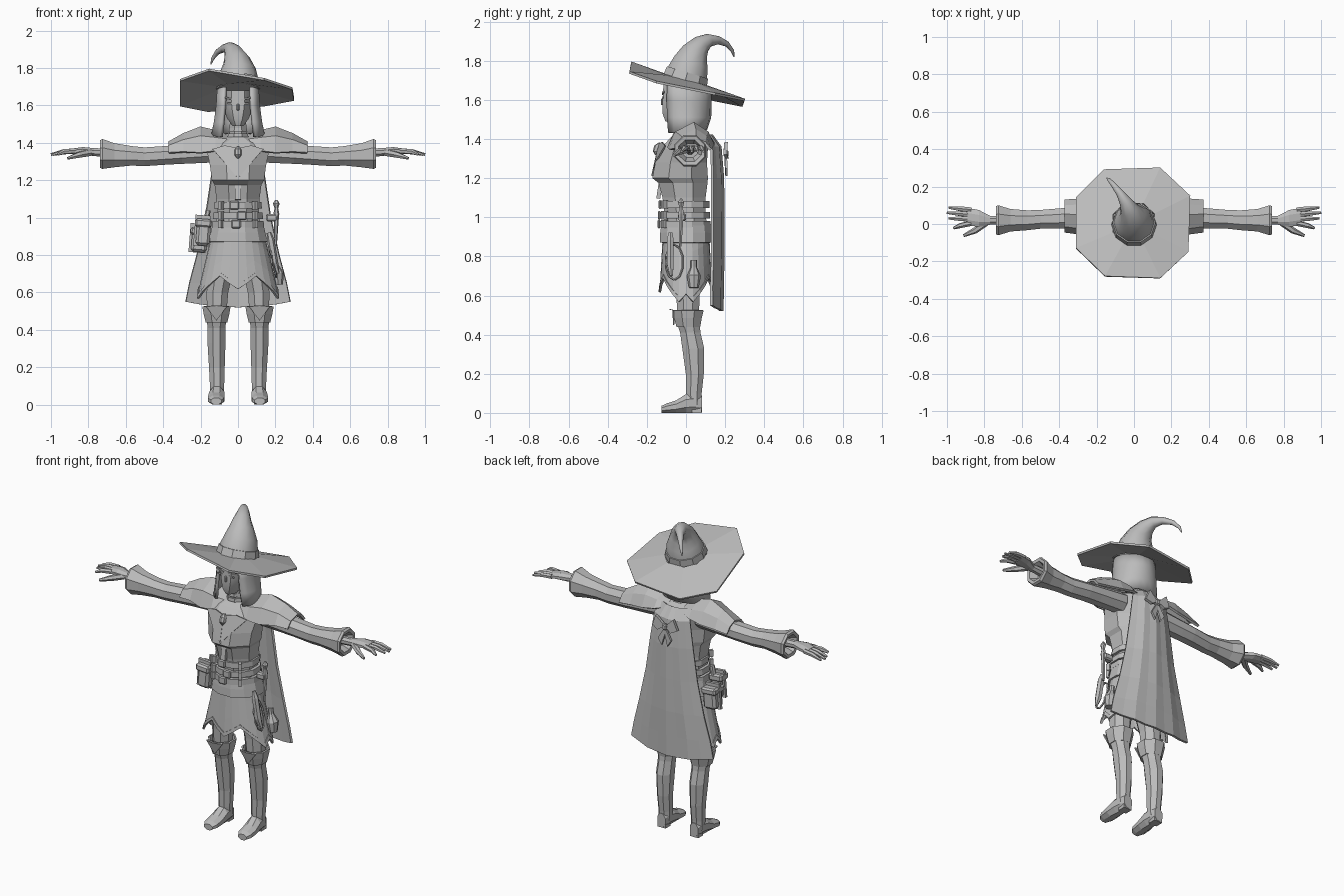
import bpy, bmesh, math
from mathutils import Vector, Matrix, Euler

grey = bpy.data.materials.new("plain grey")
grey.diffuse_color = (0.5, 0.5, 0.5, 1)
smooth_parts = []


def add(name, bm, solid=0, mirror=False, smooth=False, bevel=0):
    bmesh.ops.recalc_face_normals(bm, faces=bm.faces)
    me = bpy.data.meshes.new(name)
    bm.to_mesh(me)
    bm.free()
    me.materials.append(grey)
    ob = bpy.data.objects.new(name, me)
    bpy.context.collection.objects.link(ob)
    if solid:
        m = ob.modifiers.new("thickness", 'SOLIDIFY')
        m.thickness, m.offset = solid, 0
    if bevel:
        m = ob.modifiers.new("bevel", 'BEVEL')
        m.width, m.segments = bevel, 1
    if mirror:
        ob.modifiers.new("mirror", 'MIRROR')
    if smooth:
        smooth_parts.append(ob)
    return ob


def skin(name, rows, closed=True, caps=True, **kw):
    """Surface through rows of points."""
    bm = bmesh.new()
    vs = [[bm.verts.new(p) for p in r] for r in rows]
    n = len(rows[0])
    for a, b in zip(vs, vs[1:]):
        for i in range(n if closed else n - 1):
            j = (i + 1) % n
            bm.faces.new((a[i], a[j], b[j], b[i]))
    if closed and caps:
        bm.faces.new(vs[0])
        bm.faces.new(vs[-1])
    return add(name, bm, **kw)


def loft(name, rows, axis='z', n=8, **kw):
    """Rows: position on axis, two centre coordinates, two radii."""
    k, out = 1 / math.cos(math.pi / n), []
    for t, a, b, ra, rb in rows:
        r = []
        for i in range(n):
            w = (i + .5) * 2 * math.pi / n
            p, q = a + ra * k * math.cos(w), b + rb * k * math.sin(w)
            r.append({'x': (t, p, q), 'y': (p, t, q), 'z': (p, q, t)}[axis])
        out.append(r)
    return skin(name, out, **kw)


def sweep(name, pts, n=6, **kw):
    """Tube along points x, y, z, radius."""
    c, rows = [Vector(p[:3]) for p in pts], []
    for i, p in enumerate(pts):
        d = c[min(i + 1, len(c) - 1)] - c[max(i - 1, 0)]
        q = Vector((0, 0, 1)).rotation_difference(d.normalized())
        rows.append([c[i] + q @ Vector((p[3] * math.cos(2 * math.pi * j / n),
                                        p[3] * math.sin(2 * math.pi * j / n), 0))
                     for j in range(n)])
    return skin(name, rows, **kw)


def plate(name, pts, solid=.008, **kw):
    bm = bmesh.new()
    bm.faces.new([bm.verts.new(p) for p in pts])
    return add(name, bm, solid=solid, **kw)


def box(name, loc, size, rot=(0, 0, 0), **kw):
    bm = bmesh.new()
    bmesh.ops.create_cube(bm, size=1, matrix=Matrix.LocRotScale(Vector(loc), Euler(rot), Vector(size)))
    return add(name, bm, **kw)


# Hat: tilted octagonal brim and curled crown
outer = [(-.31, .14, 1.60), (-.16, .29, 1.57), (.14, .30, 1.60), (.30, .15, 1.63),
         (.29, -.15, 1.69), (.14, -.29, 1.74), (-.155, -.28, 1.79), (-.31, -.13, 1.735)]
inner = [(x * .36, y * .36, 1.695 - .25 * y * .36) for x, y, z in outer]
skin("hat_brim", [outer, inner], caps=False, solid=.012)
crown = [(0, -.008, 1.685, .118), (0, .01, 1.745, .108), (0, .025, 1.79, .095),
         (-.008, .045, 1.84, .072), (-.025, .078, 1.882, .05), (-.045, .118, 1.905, .034),
         (-.075, .165, 1.905, .021), (-.11, .21, 1.885, .014), (-.135, .238, 1.85, .009),
         (-.145, .245, 1.82, .003)]
sweep("hat_crown", crown, n=10, smooth=True)
sweep("hat_band", [(0, -.004, 1.70, .121), (0, .008, 1.74, .115)], n=10)

# Head, brows and eyes
loft("head", [(1.49, 0, -.06, .03, .045), (1.53, 0, -.04, .058, .08), (1.59, 0, -.02, .08, .10),
              (1.68, 0, -.01, .085, .105)], smooth=True)
box("brow", (.042, -.117, 1.635), (.055, .008, .008), (0, -.25, .1), mirror=True)
box("eye", (.04, -.119, 1.612), (.035, .006, .008), mirror=True)
box("nose", (0, -.121, 1.59), (.014, .014, .035), bevel=.004)

# Hair: shell open at the face
hair = []
for z, cy, rx, ry, tilt in [(1.68, 0, .105, .12, -.2), (1.60, 0, .11, .122, 0),
                            (1.51, 0, .122, .12, 0), (1.44, -.005, .137, .105, .1)]:
    row = []
    for i in range(15):
        w = math.radians(40 + 280 * i / 14)
        y = cy - ry * math.cos(w)
        row.append((rx * math.sin(w), y, z + tilt * y))
    hair.append(row)
skin("hair", hair, closed=False, solid=.018, smooth=True)

# Neck with stacked collar and pendant
loft("neck", [(1.37, 0, 0, .05, .05), (1.52, 0, -.015, .043, .045)])
for i, z in enumerate((1.40, 1.43, 1.46)):
    loft("collar_band", [(z, 0, -.005, .062 - .006 * i, .062), (z + .02, 0, -.008, .056 - .005 * i, .057)])
sweep("pendant", [(0, -.15, 1.315, .006), (0, -.15, 1.335, .02), (0, -.143, 1.36, .02),
                  (0, -.132, 1.38, .006)], n=8)

# Bodice and chest panel
loft("bodice", [(.93, 0, 0, .125, .11), (1.02, 0, -.005, .112, .105), (1.10, 0, -.01, .115, .11),
                (1.175, 0, -.015, .125, .125), (1.20, 0, -.03, .14, .142), (1.28, 0, -.025, .15, .132),
                (1.35, 0, -.01, .165, .122), (1.40, 0, .015, .155, .10), (1.43, 0, .015, .07, .07)])
plate("chest_panel", [(.07, -.122, 1.385), (.135, -.105, 1.365), (.06, -.155, 1.28), (0, -.174, 1.21),
                      (0, -.138, 1.37)], mirror=True)
box("corset_lacing", (0, -.135, 1.14), (.03, .02, .09), (-.15, 0, 0))

# Shoulder mantle
rows = []
for x, yf, zf, yb, zb, zp in [(.04, -.075, 1.38, .11, 1.40, 1.43), (.12, -.09, 1.355, .14, 1.38, 1.46),
                              (.2, -.08, 1.345, .14, 1.365, 1.48), (.29, -.05, 1.35, .13, 1.355, 1.445),
                              (.37, -.04, 1.345, .125, 1.345, 1.40)]:
    m, h = (yf + yb) / 2 + .01, zp - .35 * (zp - zf)
    rows.append([(x, yf, zf), (x, yf + .03, h), (x, m, zp), (x, yb - .03, h), (x, yb, zb)])
skin("shoulder_mantle", rows, closed=False, solid=.014, mirror=True)

# Flared sleeves and hands
loft("sleeve", [(.12, .03, 1.355, .055, .06), (.3, .03, 1.34, .055, .053), (.38, .03, 1.333, .055, .05),
                (.5, .025, 1.325, .05, .05), (.57, .02, 1.33, .053, .052), (.66, .02, 1.333, .06, .064),
                (.725, .02, 1.34, .08, .08), (.738, .02, 1.34, .075, .073), (.735, .02, 1.34, .058, .055),
                (.69, .02, 1.34, .04, .035)], axis='x', mirror=True)
loft("palm", [(.68, .02, 1.345, .024, .024), (.77, .02, 1.35, .024, .021), (.83, .03, 1.357, .045, .02),
              (.89, .04, 1.354, .046, .014)], axis='x', mirror=True)
for y0, y1, end in [(.075, .088, .99), (.05, .06, 1.0), (.026, .03, .99), (.004, -.022, .965)]:
    sweep("finger", [(.87, y0, 1.355, .015), (.93, (y0 + y1) / 2, 1.352, .014), (end, y1, 1.337, .007)],
          n=6, mirror=True)
sweep("thumb", [(.79, .01, 1.348, .02), (.85, -.035, 1.335, .017), (.91, -.062, 1.317, .008)],
      mirror=True)


# Skirt with pointed hem and trim
def hem(a):
    a = min(a, 360 - a)
    a = min(a, 180 - a)
    if a <= 30:
        return .62 + .07 * a / 30
    return .69 - .12 * (a - 30) / 45 if a <= 75 else .57 + .04 * (a - 75) / 15


def skirt_ring(f, grow=0):
    """f runs from 0 at the waist to 1 at the hem."""
    r = []
    for i in range(24):
        a = 15 * i
        z = .96 + (hem(a) - .96) * f
        s = (.96 - z) / .36
        rx, ry = .125 + .085 * s + grow, .112 + .02 * s + grow
        r.append((rx * math.sin(math.radians(a)), -ry * math.cos(math.radians(a)), z))
    return r


skin("skirt", [skirt_ring(f) for f in (0, .35, .7, 1)], caps=False, solid=.008)
skin("skirt_trim", [skirt_ring(f, .003) for f in (.94, 1.01)], caps=False, solid=.012)
loft("hip_wrap", [(.97, 0, 0, .128, .12), (.92, 0, 0, .14, .126), (.87, 0, 0, .152, .128)], n=12,
     caps=False, solid=.012)

# Belts with buckles
for z, rx, ry, x in [(1.065, .128, .125, -.02), (1.01, .134, .128, .02), (.965, .14, .13, -.01)]:
    loft("belt", [(z - .017, 0, -.005, rx, ry), (z + .017, 0, -.005, rx - .003, ry)], n=12)
    box("buckle", (x, -.008 - ry, z), (.05, .016, .045), bevel=.006)
    box("belt_loop", (.09, -.11, z), (.018, .03, .042), (0, 0, .6), mirror=True)

# Legs, boots and feet
loft("thigh", [(.46, .115, .012, .05, .052), (.6, .11, .01, .058, .06), (.82, .075, 0, .07, .08)], mirror=True)
loft("boot", [(.04, .112, .042, .036, .036), (.10, .112, .04, .038, .04), (.2, .113, .045, .042, .046),
              (.33, .115, .037, .048, .056), (.41, .115, .022, .047, .052), (.46, .115, .012, .054, .058)],
     mirror=True)
loft("boot_cuff", [(.44, .115, .012, .053, .056), (.485, .115, .01, .064, .066), (.525, .115, .01, .071, .076)],
     caps=False, solid=.01, mirror=True)
plate("knee_flap", [(.06, -.066, .525), (.115, -.085, .53), (.17, -.066, .525), (.115, -.062, .45)], mirror=True)
loft("foot", [(-.125, .117, .018, .028, .018), (-.10, .117, .024, .042, .024), (-.05, .116, .032, .044, .032),
              (0, .113, .048, .041, .048), (.05, .112, .052, .036, .052), (.082, .112, .045, .028, .042)],
     axis='y', mirror=True)
box("heel", (.112, .055, .012), (.055, .05, .024), mirror=True)

# Long cape with gentle folds
rows = []
for i, (z, w, yc, ye) in enumerate([(1.42, .09, .13, .10), (1.36, .12, .175, .13), (1.2, .145, .188, .135),
                                    (1.0, .175, .19, .135), (.8, .22, .19, .135), (.65, .26, .187, .13),
                                    (.53, .28, .185, .13)]):
    row = []
    for j in range(9):
        u = j / 4 - 1
        row.append((u * w, yc + (ye - yc) * u * u - .006 * (j % 2), z + (.03 * u * u - .01) * (i == 6)))
    rows.append(row)
skin("cape", rows, closed=False, solid=.014)

# Bow on the cape
plate("bow_loop", [(0, .20, 1.33), (.06, .205, 1.385), (.085, .20, 1.32), (.045, .21, 1.30)], solid=.018, mirror=True)
plate("bow_tail", [(0, .203, 1.325), (.045, .207, 1.25), (.02, .207, 1.21), (0, .203, 1.28)], solid=.012, mirror=True)
box("bow_knot", (0, .205, 1.325), (.03, .025, .035), bevel=.006)

# Pouches on one hip
for x, y, z, sx, sy, sz in [(-.185, -.055, .92, .075, .065, .14), (-.205, .03, .88, .085, .09, .13)]:
    box("pouch", (x, y, z), (sx, sy, sz), (0, .08, 0), bevel=.014)
    box("pouch_flap", (x, y, z + sz * .36), (sx + .014, sy + .014, sz * .32), (0, .08, 0), bevel=.01)
    box("pouch_strap", (x - sx * .1, y, z + .01), (sx + .006, .018, sz + .025), (0, .08, 0))
sweep("pouch_hanger", [(-.17, -.03, .98, .014), (-.16, -.03, 1.04, .014)])

# Wand, sheath, vial and rope on the other hip
sweep("wand", [(.20, -.03, .85, .008), (.205, -.025, .98, .012), (.205, -.025, 1.02, .016),
               (.205, -.025, 1.05, .01), (.205, -.025, 1.075, .018), (.205, -.025, 1.095, .006)])
box("wand_holder", (.18, -.02, 1.0), (.06, .04, .04), bevel=.008)
sweep("sheath", [(.215, -.075, .70, .008), (.195, -.08, .76, .02), (.175, -.08, .88, .02),
                 (.165, -.08, .92, .012)])
sweep("vial", [(.215, .04, .64, .025), (.21, .04, .70, .036), (.20, .04, .745, .016), (.195, .04, .78, .016)], n=8)
loop = [(.185 + .02 * math.cos(t * math.pi / 5), -.06 + .045 * math.sin(t * math.pi / 5),
         .77 - .09 * math.cos(t * math.pi / 5), .006) for t in range(11)]
sweep("rope_loop", loop, n=5)

# Smooth shading on the rounded parts
bpy.ops.object.select_all(action='DESELECT')
for ob in smooth_parts:
    ob.select_set(True)
bpy.context.view_layer.objects.active = smooth_parts[0]
bpy.ops.object.shade_smooth_by_angle(angle=math.radians(40))
